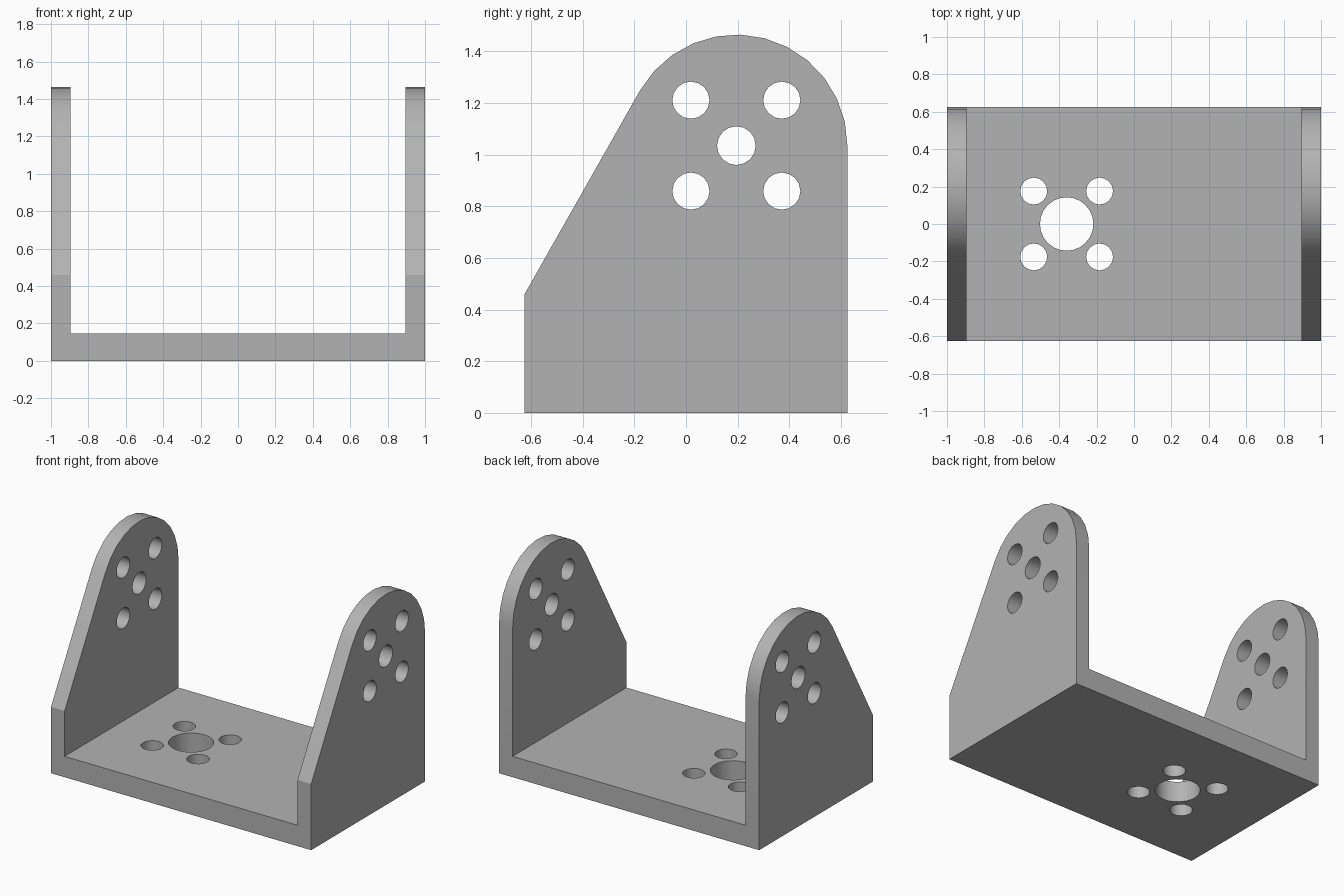
import bpy, bmesh
from math import asin, atan2, cos, hypot, pi, radians, sin
from mathutils import Matrix, Vector

cube = bpy.data.objects.get("Cube")
if cube:
    bpy.data.objects.remove(cube, do_unlink=True)

HALF_W, HALF_D = 1.0, 0.625
WALL, FLOOR = 0.105, 0.145
PIVOT_Y, PIVOT_Z, RADIUS = 0.195, 1.035, 0.43
FRONT_Z = 0.46          # height where the sloping front edge starts
PITCH = 0.176           # half spacing of the screw holes

grey = bpy.data.materials.new("plain grey")
grey.use_nodes = True
colour = (0.45, 0.45, 0.45, 1)
grey.diffuse_color = colour
grey.node_tree.nodes["Principled BSDF"].inputs["Base Color"].default_value = colour


def make_object(name, bm):
    bmesh.ops.recalc_face_normals(bm, faces=bm.faces)
    mesh = bpy.data.meshes.new(name)
    bm.to_mesh(mesh)
    bm.free()
    obj = bpy.data.objects.new(name, mesh)
    bpy.context.collection.objects.link(obj)
    obj.data.materials.append(grey)
    return obj


def cylinder(bm, centre, radius, depth, axis, sides):
    turn = Vector((0, 0, 1)).rotation_difference(Vector(axis)).to_matrix().to_4x4()
    bmesh.ops.create_cone(bm, cap_ends=True, segments=sides, radius1=radius,
                          radius2=radius, depth=depth,
                          matrix=Matrix.Translation(centre) @ turn)


def cut(target, cutter):
    cutter.hide_render = True
    mod = target.modifiers.new("cut", 'BOOLEAN')
    mod.operation, mod.solver, mod.object = 'DIFFERENCE', 'EXACT', cutter
    bpy.context.view_layer.objects.active = target
    bpy.ops.object.modifier_apply(modifier=mod.name)
    bpy.data.objects.remove(cutter, do_unlink=True)


# Side outline: rounded top, upright back, front edge tangent to the arc
dy, dz = PIVOT_Y + HALF_D, PIVOT_Z - FRONT_Z
end = atan2(dz, dy) + asin(RADIUS / hypot(dy, dz)) + pi / 2
steps = 12
outline = [(-HALF_D, FRONT_Z), (-HALF_D, 0), (HALF_D, 0)]
outline += [(PIVOT_Y + RADIUS * cos(end * i / steps),
             PIVOT_Z + RADIUS * sin(end * i / steps)) for i in range(steps + 1)]

# Solid block with that outline across the full width
bm = bmesh.new()
face = bm.faces.new([bm.verts.new((-HALF_W, y, z)) for y, z in outline])
swept = bmesh.ops.extrude_face_region(bm, geom=[face])
bmesh.ops.translate(bm, vec=(2 * HALF_W, 0, 0),
                    verts=[v for v in swept["geom"] if isinstance(v, bmesh.types.BMVert)])
bracket = make_object("u_bracket", bm)

# Open channel between the two walls
bm = bmesh.new()
bmesh.ops.create_cube(bm, size=2, matrix=Matrix.Translation((0, 0, FLOOR + 1))
                      @ Matrix.Diagonal((HALF_W - WALL, 1, 1, 1)))
cut(bracket, make_object("channel_cutter", bm))

# Hole patterns through both walls and through the floor
bm = bmesh.new()
cylinder(bm, (0, PIVOT_Y, PIVOT_Z), 0.075, 3, (1, 0, 0), 16)
cylinder(bm, (-0.36, 0, 0), 0.143, 0.6, (0, 0, 1), 24)
for a in (-PITCH, PITCH):
    for b in (-PITCH, PITCH):
        cylinder(bm, (0, PIVOT_Y + a, PIVOT_Z + b), 0.072, 3, (1, 0, 0), 16)
        cylinder(bm, (-0.36 + a, b, 0), 0.072, 0.6, (0, 0, 1), 16)
cut(bracket, make_object("hole_cutter", bm))

# Smooth the curved faces, keep the edges sharp
bpy.ops.object.select_all(action='DESELECT')
bracket.select_set(True)
bpy.context.view_layer.objects.active = bracket
bpy.ops.object.shade_smooth_by_angle(angle=radians(28))
